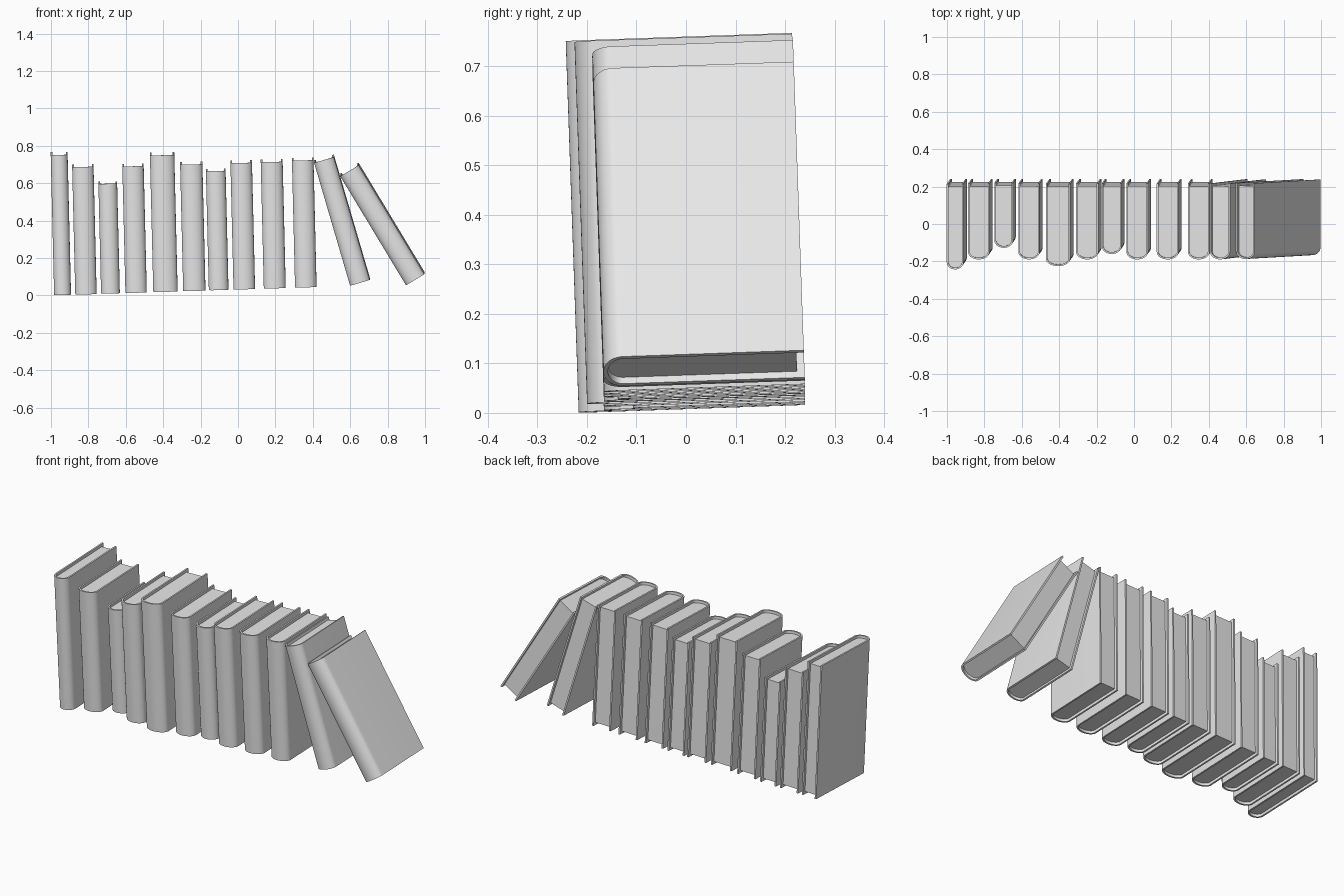
import bpy
import bmesh
from math import sin, cos, pi, radians
from mathutils import Matrix, Vector

cube = bpy.data.objects.get("Cube")
if cube:
    bpy.data.objects.remove(cube, do_unlink=True)

grey = bpy.data.materials.new("light_grey")
grey.use_nodes = True
grey.diffuse_color = (0.8, 0.8, 0.8, 1)
grey.node_tree.nodes["Principled BSDF"].inputs["Base Color"].default_value = (0.8, 0.8, 0.8, 1)

BOARD = 0.009      # cover thickness
RECESS = 0.015     # how far the pages sit inside the cover
ROUND = 0.04       # depth of the rounded spine
PITCH = radians(2)
BACK = 0.24
SEGMENTS = 20


def outline(width, depth, inset, back):
    """U-shaped outline: back edge, round the spine, back edge again."""
    half = width / 2
    pts = [(inset, back)]
    for i in range(SEGMENTS + 1):
        a = pi * i / SEGMENTS
        pts.append((half - (half - inset) * cos(a),
                    ROUND - depth - (ROUND - inset) * sin(a)))
    pts.append((width - inset, back))
    return pts


def extruded(name, polygons, z0, z1, matrix):
    bm = bmesh.new()
    for poly in polygons:
        bm.faces.new([bm.verts.new((x, y, z0)) for x, y in poly])
    bmesh.ops.remove_doubles(bm, verts=bm.verts[:], dist=1e-5)
    top = bmesh.ops.extrude_face_region(bm, geom=bm.faces[:], use_keep_orig=True)
    moved = [g for g in top["geom"] if isinstance(g, bmesh.types.BMVert)]
    bmesh.ops.translate(bm, verts=moved, vec=(0, 0, z1 - z0))
    bmesh.ops.recalc_face_normals(bm, faces=bm.faces[:])
    mesh = bpy.data.meshes.new(name)
    bm.to_mesh(mesh)
    bm.free()
    mesh.materials.append(grey)
    obj = bpy.data.objects.new(name, mesh)
    obj.matrix_world = matrix
    bpy.context.collection.objects.link(obj)
    bpy.ops.object.select_all(action="DESELECT")
    obj.select_set(True)
    bpy.context.view_layer.objects.active = obj
    bpy.ops.object.shade_smooth_by_angle(angle=radians(30))


def book(number, x, z, width, height, depth, lean):
    origin = Vector((x, BACK, z + depth * sin(PITCH)))
    matrix = (Matrix.Translation(origin) @ Matrix.Rotation(PITCH, 4, "X")
              @ Matrix.Rotation(radians(lean), 4, "Y"))
    # Cover: two boards joined by a rounded spine
    outer = outline(width, depth, 0, 0)
    inner = outline(width, depth, BOARD, 0)
    strips = [(outer[i], outer[i + 1], inner[i + 1], inner[i])
              for i in range(len(outer) - 1)]
    extruded(f"book_cover_{number}", strips, 0, height, matrix)
    # Page block set back from the cover edges
    pages = outline(width, depth, BOARD, -RECESS)
    extruded(f"book_pages_{number}", [pages], RECESS, height - RECESS, matrix)


# Upright books: left edge, width, height, depth
upright = [
    (-0.983, 0.090, 0.750, 0.457),
    (-0.870, 0.114, 0.682, 0.406),
    (-0.732, 0.100, 0.588, 0.347),
    (-0.602, 0.114, 0.677, 0.406),
    (-0.453, 0.130, 0.731, 0.440),
    (-0.293, 0.119, 0.676, 0.406),
    (-0.156, 0.105, 0.637, 0.378),
    (-0.024, 0.115, 0.676, 0.406),
    (0.138, 0.117, 0.676, 0.406),
    (0.305, 0.115, 0.679, 0.406),
]
for n, (x, width, height, depth) in enumerate(upright, 1):
    book(n, x, 0.032 * (x + 0.983), width, height, depth, -1.4)

# Two books leaning against the row
book(11, 0.599, 0.051, 0.110, 0.685, 0.406, -16.3)
book(12, 0.898, 0.053, 0.115, 0.681, 0.406, -31.1)
